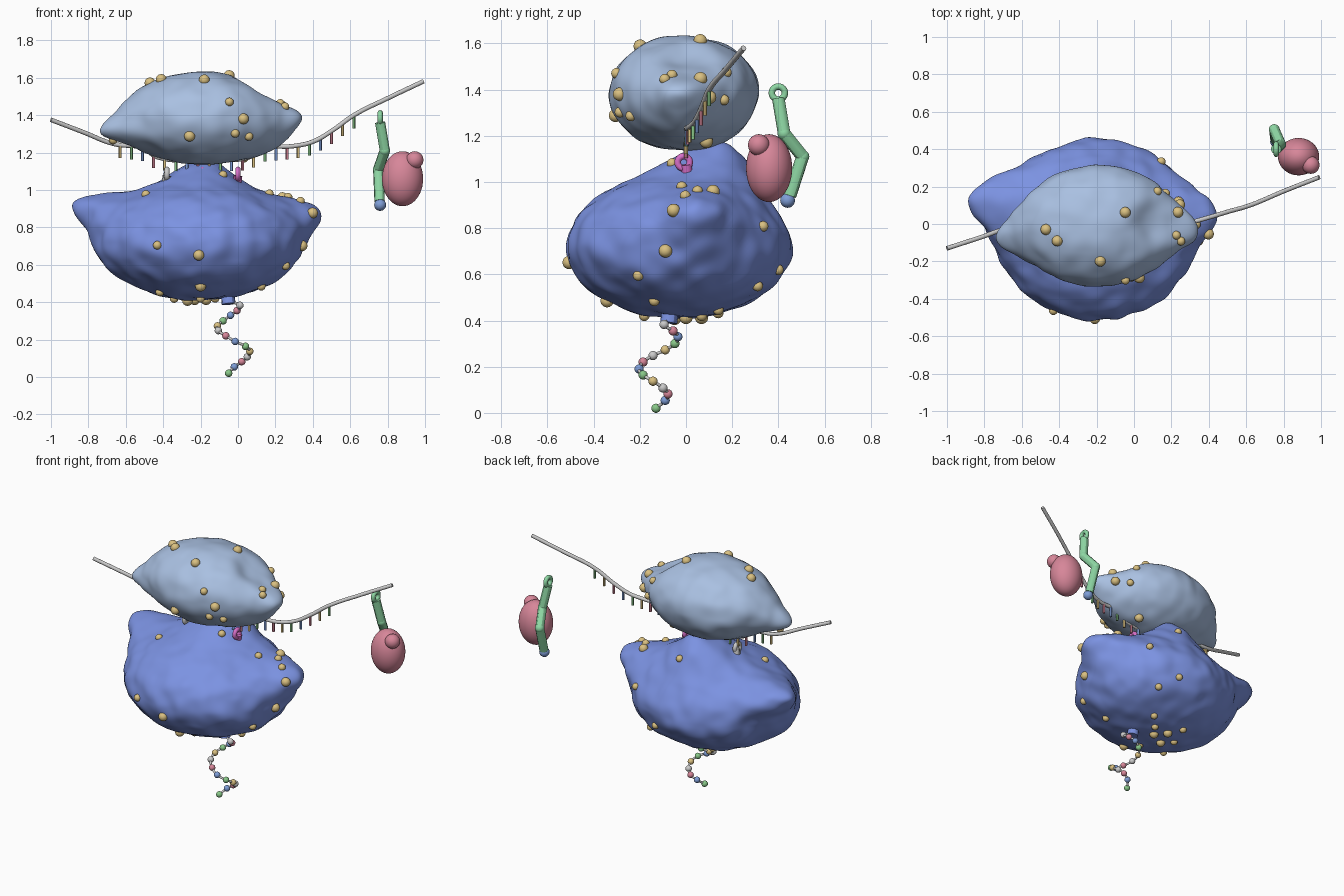
import bpy, bmesh, math
from mathutils import Vector, Matrix, noise
from mathutils.bvhtree import BVHTree

cube = bpy.data.objects.get("Cube")
if cube:
    bpy.data.objects.remove(cube, do_unlink=True)


def material(name, *rgb):
    m = bpy.data.materials.new(name)
    m.use_nodes = True
    m.diffuse_color = (*rgb, 1)
    bsdf = next(n for n in m.node_tree.nodes if n.type == 'BSDF_PRINCIPLED')
    bsdf.inputs["Base Color"].default_value = (*rgb, 1)
    return m


BLUE = material("deep blue", 0.20, 0.29, 0.76)
PALE = material("pale steel blue", 0.40, 0.53, 0.76)
TAN = material("tan", 0.70, 0.53, 0.22)
GREEN = material("mint green", 0.27, 0.68, 0.37)
LEAF = material("leaf green", 0.25, 0.58, 0.25)
PINK = material("rose pink", 0.68, 0.24, 0.32)
GREY = material("light grey", 0.60, 0.60, 0.60)
SKY = material("bead blue", 0.21, 0.34, 0.68)
MAGENTA = material("magenta", 0.68, 0.16, 0.58)


def finish(bm, name, mat):
    me = bpy.data.meshes.new(name)
    for f in bm.faces:
        f.smooth = True
    bm.to_mesh(me)
    bm.free()
    ob = bpy.data.objects.new(name, me)
    bpy.context.collection.objects.link(ob)
    me.materials.append(mat)
    return ob


def ball(name, centre, radii, mat, detail=3):
    bm = bmesh.new()
    bmesh.ops.create_icosphere(bm, subdivisions=detail, radius=1)
    bmesh.ops.scale(bm, vec=Vector(radii), verts=bm.verts)
    bmesh.ops.translate(bm, vec=Vector(centre), verts=bm.verts)
    return finish(bm, name, mat)


def activate(ob):
    bpy.ops.object.select_all(action='DESELECT')
    ob.select_set(True)
    bpy.context.view_layer.objects.active = ob


def rod(name, a, b, radius, mat, end_radius=None):
    a, b = Vector(a), Vector(b)
    bm = bmesh.new()
    place = Matrix.Translation((a + b) / 2) @ (b - a).to_track_quat('Z', 'Y').to_matrix().to_4x4()
    bmesh.ops.create_cone(bm, cap_ends=True, segments=12, radius1=radius,
                          radius2=radius if end_radius is None else end_radius,
                          depth=(b - a).length, matrix=place)
    activate(finish(bm, name, mat))
    bpy.ops.object.shade_smooth_by_angle()


def tube(name, points, radius, mat, cyclic=False):
    cu = bpy.data.curves.new(name, 'CURVE')
    cu.dimensions = '3D'
    cu.bevel_depth, cu.bevel_resolution = radius, 4
    cu.use_fill_caps = True
    cu.resolution_u = 6
    sp = cu.splines.new('BEZIER')
    sp.bezier_points.add(len(points) - 1)
    sp.use_cyclic_u = cyclic
    for bp, p in zip(sp.bezier_points, points):
        bp.co = p
        bp.handle_left_type = bp.handle_right_type = 'AUTO'
    ob = bpy.data.objects.new(name, cu)
    bpy.context.collection.objects.link(ob)
    cu.materials.append(mat)
    activate(ob)
    bpy.ops.object.convert(target='MESH')


def ring(name, centre, radius, thickness, mat):
    pts = [Vector(centre) + Vector((0, radius * math.cos(t), radius * math.sin(t)))
           for t in (i * math.pi / 4 for i in range(8))]
    tube(name, pts, thickness, mat, cyclic=True)


def lumpy_body(name, centre, radii, lobes, mat, seed):
    """Ellipsoid pulled towards lobe tips, with gentle surface noise."""
    c, r = Vector(centre), Vector(radii)
    pulls = []
    for tip, focus in lobes:
        d = Vector((v / s for v, s in zip(Vector(tip) - c, r))).normalized()
        pulls.append((d, Vector(tip) - c - d * r, focus))
    bm = bmesh.new()
    bmesh.ops.create_icosphere(bm, subdivisions=6, radius=1)
    for v in bm.verts:
        u = v.co.normalized()
        p = u * r
        for d, shift, focus in pulls:
            p += shift * math.exp(-focus * (1 - u.dot(d)))
        rough = 0.015 * noise.noise(u * 2.2 + Vector((seed, 0, 0)))
        rough += 0.028 * noise.noise(p * 10 + Vector((0, seed, 0)))
        v.co = c + p * (1 + rough)
    tree = BVHTree.FromBMesh(bm)
    finish(bm, name, mat)
    return tree


# Two main bodies
lower = lumpy_body("lower_body", (-0.2, -0.03, 0.72), (0.54, 0.485, 0.31),
                   [((-0.87, 0.15, 0.94), 14), ((0.43, 0.07, 0.90), 15),
                    ((-0.18, 0.19, 1.14), 14), ((-0.2, -0.02, 1.07), 16),
                    ((-0.74, -0.04, 0.63), 12)], BLUE, 3.1)
upper = lumpy_body("upper_body", (-0.19, -0.01, 1.385), (0.43, 0.325, 0.25),
                   [((-0.73, -0.08, 1.31), 14), ((0.35, -0.03, 1.385), 14),
                    ((0.08, 0, 1.52), 14), ((0.18, -0.03, 1.21), 14)], PALE, 7.4)

# Small knobs seated on the bodies
lower_knobs = [
    (0.35, -0.09, 0.70, 3), (0.37, -0.03, 0.86, 3), (0.27, 0.05, 0.97, 2),
    (0.24, 0.12, 0.97, 3), (0.17, -0.02, 0.99, 2), (0.33, 0, 0.93, 2),
    (0.26, -0.21, 0.59, 2), (0.13, -0.14, 0.47, 2), (-0.21, -0.51, 0.65, 3),
    (-0.2, -0.34, 0.49, 3), (-0.42, -0.43, 0.70, 2), (-0.42, -0.2, 0.45, 2),
    (-0.5, -0.15, 0.99, 2), (-0.27, -0.05, 0.4, 3), (-0.23, 0.07, 0.4, 3),
    (-0.17, 0, 0.4, 3), (-0.05, 0.15, 0.42, 2), (-0.3, 0.14, 0.43, 2),
    (-0.12, 0.07, 0.4, 2), (-0.34, 0, 0.43, 2), (-0.2, -0.18, 0.43, 2),
    (0.15, 0.34, 0.81, 2), (-0.05, 0.4, 0.62, 2), (0.05, 0.31, 0.55, 2),
    (-0.13, 0.31, 1.08, 2), (-0.08, -0.06, 1.08, 2), (-0.15, 0.11, 1.14, 2)]
upper_knobs = [
    (-0.48, -0.03, 1.59, 3), (-0.41, -0.09, 1.59, 3), (-0.18, -0.18, 1.56, 3),
    (-0.05, 0.06, 1.60, 3), (-0.05, -0.28, 1.46, 2), (0.03, -0.29, 1.38, 3),
    (0.07, -0.26, 1.27, 2), (-0.01, -0.31, 1.29, 2), (-0.26, -0.32, 1.28, 3),
    (0.23, -0.06, 1.47, 2), (0.26, -0.1, 1.46, 2), (0.23, 0.06, 1.44, 3),
    (0.27, 0.13, 1.36, 3), (0.13, 0.18, 1.48, 2), (0.19, 0.19, 1.35, 2),
    (-0.67, -0.06, 1.26, 2), (0.04, 0.1, 1.14, 3)]
for label, tree, spots in (("lower_knob", lower, lower_knobs), ("upper_knob", upper, upper_knobs)):
    for x, y, z, size in spots:
        spot = tree.find_nearest(Vector((x, y, z)))[0]
        ball(label, spot, [0.011 + 0.006 * size] * 3, TAN)

# Long strand threaded between the bodies, with short hanging pegs
strand = [Vector(p) for p in (
    (-1, -0.13, 1.375), (-0.83, -0.075, 1.31), (-0.66, -0.02, 1.245), (-0.51, -0.01, 1.225),
    (-0.43, 0, 1.175), (-0.15, 0, 1.165), (0.06, 0, 1.175), (0.13, 0, 1.222), (0.3, 0.01, 1.235),
    (0.4, 0.035, 1.258), (0.5, 0.065, 1.315), (0.62, 0.1, 1.4), (0.8, 0.175, 1.49),
    (0.99, 0.25, 1.58))]
tube("strand", strand, 0.012, GREY)


def on_strand(x):
    for a, b in zip(strand, strand[1:]):
        if x <= b.x:
            return a.lerp(b, (x - a.x) / (b.x - a.x))


for i in range(22):
    top = on_strand(-0.63 + i * 0.0595)
    rod("strand_peg", top, top - Vector((0, 0, 0.07)), 0.008, (TAN, LEAF, SKY, PINK)[i % 4])

# Docked adapters between the bodies
for x, mat in ((0, MAGENTA), (-0.19, MAGENTA), (-0.38, GREY)):
    ring("docked_loop", (x, -0.01, 1.085), 0.026, 0.014, mat)
    rod("docked_stem", (x, 0, 1.075), (x - 0.02, 0.02, 0.92), 0.024, mat)
rod("docked_cone", (-0.38, 0, 1.03), (-0.385, 0, 1.10), 0.03, GREY, 0.01)

# Free adapter on the right: loop, bent stem and end bead
ring("adapter_loop", (0.76, 0.40, 1.385), 0.028, 0.014, GREEN)
bends = [(0.76, 0.40, 1.36), (0.785, 0.425, 1.21), (0.75, 0.505, 1.11), (0.757, 0.45, 0.94)]
for a, b in zip(bends, bends[1:]):
    rod("adapter_stem", a, b, 0.028, GREEN)
for p in bends[1:3]:
    ball("adapter_joint", p, [0.029] * 3, GREEN)
ball("adapter_bead", (0.76, 0.44, 0.92), [0.032] * 3, SKY)

# Carrier blob beside the adapter
ball("carrier_body", (0.88, 0.36, 1.06), (0.11, 0.1, 0.147), PINK, 4)
ball("carrier_head", (0.945, 0.315, 1.16), [0.047] * 3, PINK)

# Exit collar and beaded chain hanging below
rod("exit_collar", (-0.05, -0.075, 0.39), (-0.06, -0.06, 0.5), 0.037, BLUE)
chain = [
    (-0.04, -0.075, 0.4), (0.01, -0.095, 0.383), (-0.005, -0.056, 0.355), (-0.04, -0.035, 0.33),
    (-0.08, -0.048, 0.3), (-0.11, -0.09, 0.273), (-0.105, -0.143, 0.248), (-0.065, -0.186, 0.22),
    (-0.015, -0.203, 0.19), (0.04, -0.186, 0.164), (0.063, -0.143, 0.137), (0.05, -0.1, 0.108),
    (0.02, -0.078, 0.082), (-0.02, -0.09, 0.054), (-0.05, -0.13, 0.02)]
tube("chain_link", chain, 0.007, GREY)
for i, p in enumerate(chain[1:]):
    ball("chain_bead", p, [0.02] * 3, (GREY, PINK, SKY, LEAF, TAN)[i % 5])
